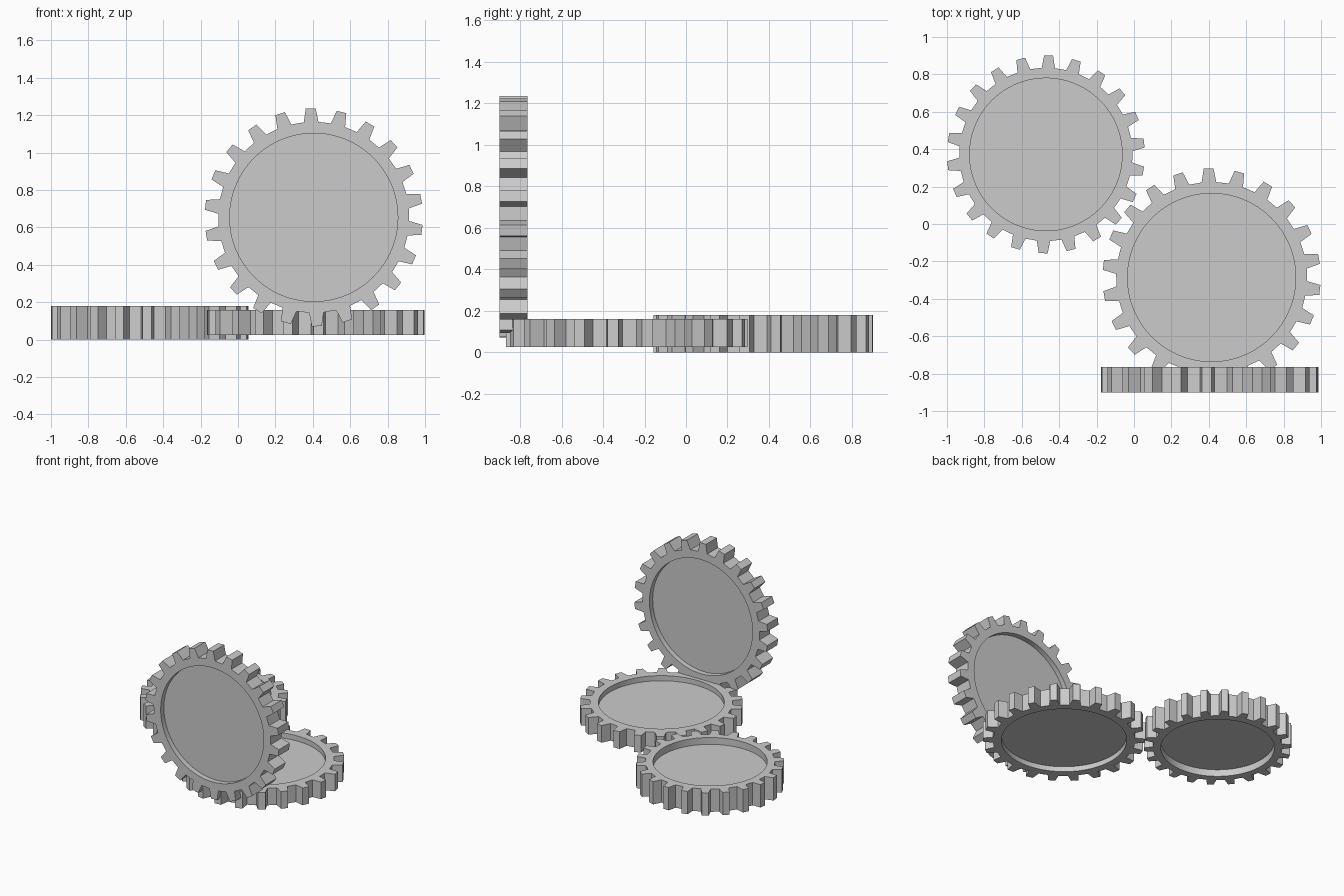
import bpy
import bmesh
import math

if "Cube" in bpy.data.objects:
    bpy.data.objects.remove(bpy.data.objects["Cube"])

TEETH = 22
STEP = 2 * math.pi / TEETH

grey = bpy.data.materials.new("light grey")
grey.diffuse_color = (0.6, 0.6, 0.6, 1)
grey.use_nodes = True
grey.node_tree.nodes["Principled BSDF"].inputs["Base Color"].default_value = grey.diffuse_color


def tooth_outline(tip, root, phase):
    """Four corners per tooth: root, tip, tip, root."""
    points = []
    for i in range(TEETH):
        for offset, radius in ((-4.4, root), (-2.6, tip), (2.6, tip), (4.4, root)):
            a = phase + i * STEP + math.radians(offset)
            points.append((radius * math.cos(a), radius * math.sin(a)))
    return points


def circle(radius, phase):
    """Even ring with the same point count as the toothed outline."""
    n = TEETH * 4
    angles = [phase + (i - 1.5) * 2 * math.pi / n for i in range(n)]
    return [(radius * math.cos(a), radius * math.sin(a)) for a in angles]


def gear(name, location, tip, thickness, phase_deg, rotation=(0, 0, 0)):
    phase = math.radians(phase_deg)
    teeth = tooth_outline(tip, tip * 0.876, phase)
    recess = circle(tip * 0.771, phase)
    h = thickness / 2
    floor = h - thickness * 0.3

    # lower recess, toothed rim, upper recess
    bm = bmesh.new()
    layers = [(recess, -floor), (recess, -h), (teeth, -h),
              (teeth, h), (recess, h), (recess, floor)]
    rings = [[bm.verts.new((x, y, z)) for x, y in ring] for ring, z in layers]
    n = len(teeth)
    for lower, upper in zip(rings, rings[1:]):
        for i in range(n):
            j = (i + 1) % n
            bm.faces.new((lower[i], lower[j], upper[j], upper[i]))
    # web plate closing the middle
    bm.faces.new(rings[0][::-1])
    bm.faces.new(rings[-1])
    bmesh.ops.recalc_face_normals(bm, faces=bm.faces[:])

    mesh = bpy.data.meshes.new(name)
    bm.to_mesh(mesh)
    bm.free()
    mesh.materials.append(grey)
    obj = bpy.data.objects.new(name, mesh)
    obj.location = location
    obj.rotation_euler = rotation
    bpy.context.collection.objects.link(obj)
    bpy.ops.object.select_all(action='DESELECT')
    obj.select_set(True)
    bpy.context.view_layer.objects.active = obj
    bpy.ops.object.shade_smooth_by_angle(angle=math.radians(30))
    return obj


# two flat gears side by side and one standing gear at the front
gear("small_thick_gear", (-0.471, 0.372, 0.09), 0.529, 0.18, 88.4)
gear("large_flat_gear", (0.415, -0.286, 0.0925), 0.583, 0.135, 91.6)
gear("large_upright_gear", (0.405, -0.8325, 0.654), 0.583, 0.135, 91.6,
     (math.pi / 2, 0, 0))
